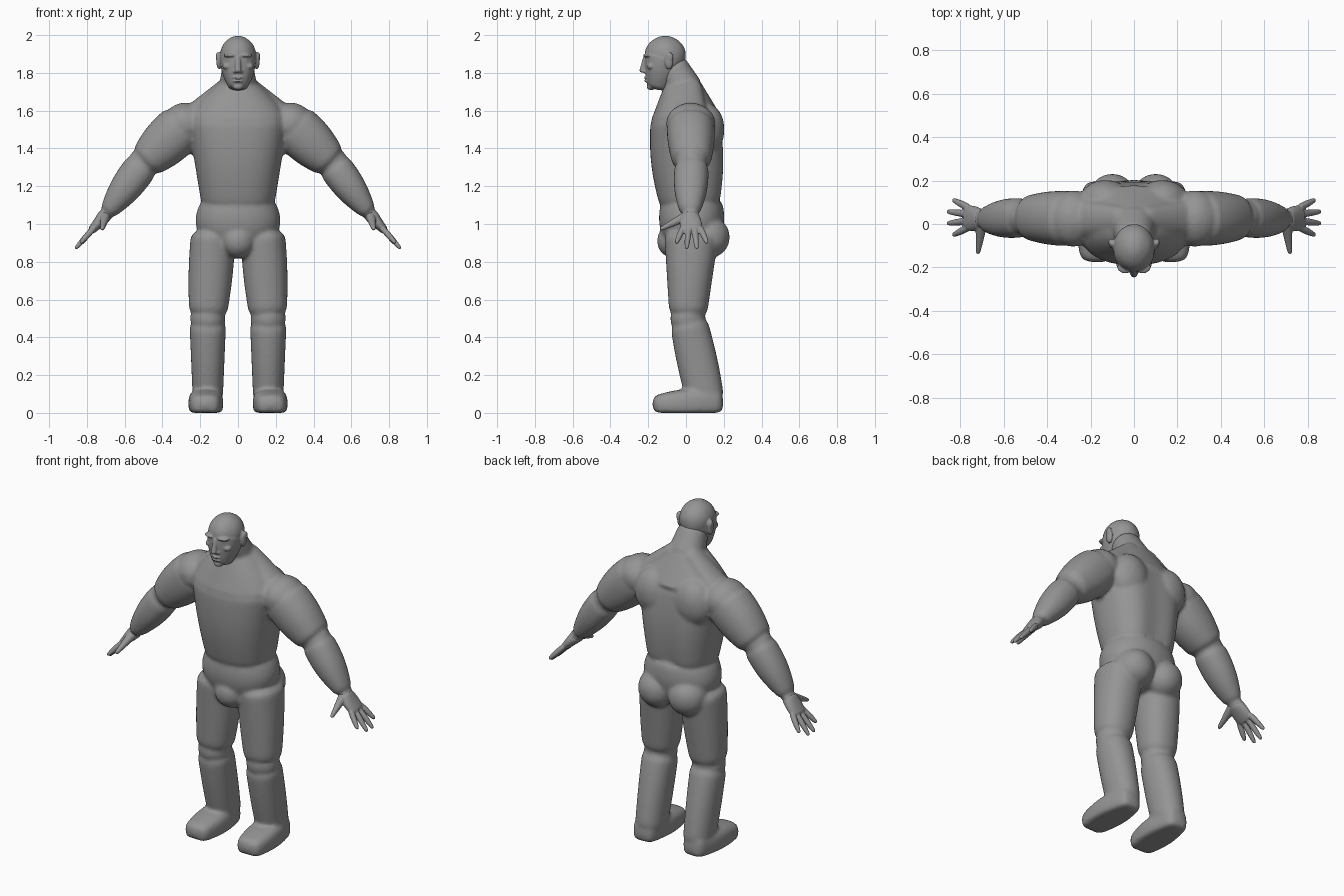
import bpy, bmesh, math
from mathutils import Vector, Matrix

if "Cube" in bpy.data.objects:
    bpy.data.objects.remove(bpy.data.objects["Cube"])

grey = bpy.data.materials.new("plain grey")
grey.use_nodes = True
grey.diffuse_color = (.3, .3, .3, 1)
grey.node_tree.nodes["Principled BSDF"].inputs["Base Color"].default_value = grey.diffuse_color

SIDES = 16
RINGS = 7
ACROSS_X = Vector((1, 0, 0))
ACROSS_Y = Vector((0, 1, 0))


def swelling(first, last, swell, t):
    """Blend from one half-size to another, bulging in the middle."""
    return first + (last - first) * t + swell * math.sin(math.pi * t)


def mass(bm, start, end, wide, deep, across=ACROSS_X, power=2.2):
    """Loft a muscle-like form between two points; never goes below the ground."""
    start, end = Vector(start), Vector(end)
    along = (end - start).normalized()
    u = (across - along * across.dot(along)).normalized()
    v = along.cross(u)
    loops = []
    for ring in range(RINGS):
        t = ring / (RINGS - 1)
        loop = []
        for side in range(SIDES):
            angle = math.tau * side / SIDES
            c, s = math.cos(angle), math.sin(angle)
            c = math.copysign(abs(c) ** (2 / power), c) * swelling(*wide, t)
            s = math.copysign(abs(s) ** (2 / power), s) * swelling(*deep, t)
            co = start.lerp(end, t) + u * c + v * s
            co.z = max(co.z, 0)
            loop.append(bm.verts.new(co))
        loops.append(loop)
    for lower, upper in zip(loops, loops[1:]):
        for i in range(SIDES):
            j = (i + 1) % SIDES
            bm.faces.new((lower[i], lower[j], upper[j], upper[i]))
    bm.faces.new(loops[0])
    bm.faces.new(loops[-1])


def blob(bm, centre, size):
    matrix = Matrix.Translation(centre) @ Matrix.Diagonal((*size, 1))
    bmesh.ops.create_icosphere(bm, subdivisions=2, radius=1, matrix=matrix)


def flip(bm, verts):
    bmesh.ops.scale(bm, vec=(-1, 1, 1), verts=verts)


def mirror(bm):
    """Copy everything built so far to the other side."""
    copy = bmesh.ops.duplicate(bm, geom=bm.verts[:] + bm.edges[:] + bm.faces[:])
    flip(bm, [g for g in copy["geom"] if isinstance(g, bmesh.types.BMVert)])


def finish(name, bm, voxel, relax):
    """Blend the overlapping masses into one smooth skin."""
    bmesh.ops.recalc_face_normals(bm, faces=bm.faces)
    mesh = bpy.data.meshes.new(name)
    bm.to_mesh(mesh)
    bm.free()
    mesh.materials.append(grey)
    ob = bpy.data.objects.new(name, mesh)
    bpy.context.collection.objects.link(ob)
    mesh.shade_smooth()
    rounding = ob.modifiers.new("round", "SUBSURF")
    rounding.levels = rounding.render_levels = 2
    skin = ob.modifiers.new("blend", "REMESH")
    skin.mode = "VOXEL"
    skin.voxel_size = voxel
    skin.use_smooth_shade = True
    smooth = ob.modifiers.new("relax", "SMOOTH")
    smooth.factor = .5
    smooth.iterations = relax


# Joints of the left side
shoulder = Vector((.28, .025, 1.53))
elbow = Vector((.5, .03, 1.32))
wrist = Vector((.7, .02, 1.05))
knuckles = Vector((.78, .03, .96))
hip = Vector((.13, .03, .97))
knee = Vector((.16, .01, .5))
heel = Vector((.16, .11, .04))

body = bmesh.new()

# Arms and shoulders
blob(body, shoulder, (.13, .14, .12))
mass(body, shoulder, elbow, (.13, .1, .01), (.13, .09, .02), ACROSS_Y)
blob(body, elbow, (.09, .09, .09))
mass(body, elbow, wrist, (.09, .05, .02), (.09, .04, .02), ACROSS_Y)
mass(body, wrist, wrist.lerp(knuckles, .3), (.05, .05, 0), (.04, .03, 0), ACROSS_Y)

# Legs and feet
mass(body, hip, knee, (.12, .1, .01), (.15, .1, 0))
blob(body, knee, (.1, .1, .1))
mass(body, knee, heel, (.1, .08, 0), (.1, .1, .01))
mass(body, (.165, .2, .06), (.175, -.18, .04), (.06, .07, .03), (.07, .05, .02), power=3)

# Buttocks, shoulder blades and sloping neck muscles
blob(body, (.1, .12, .93), (.12, .12, .12))
blob(body, (.13, .11, 1.5), (.13, .1, .15))
mass(body, (.03, .02, 1.75), shoulder, (.06, .1, 0), (.05, .07, 0), ACROSS_Y)
mirror(body)

# Chest with a groove down the spine
chest = bmesh.new()
mass(chest, (0, .03, 1.06), (0, 0, 1.6), (.19, .28, 0), (.16, .19, .03), power=2.4)
for vert in chest.verts:
    if abs(vert.co.x) < .01 and vert.co.y > .1:
        vert.co.y -= .03
chest_mesh = bpy.data.meshes.new("chest")
chest.to_mesh(chest_mesh)
chest.free()
body.from_mesh(chest_mesh)
bpy.data.meshes.remove(chest_mesh)

# Hips, neck base, neck and groin
mass(body, (0, .03, .84), (0, .03, 1.14), (.13, .19, .07), (.11, .16, .04))
mass(body, (0, 0, 1.54), (0, -.02, 1.76), (.29, .09, .02), (.2, .09, 0))
mass(body, (0, 0, 1.7), (0, -.08, 1.85), (.11, .08, 0), (.1, .08, 0))
blob(body, (0, -.06, .91), (.1, .1, .1))
finish("body", body, .011, 4)

# Hands: palm, four fanned fingers and a thumb
for name in ("left_hand", "right_hand"):
    hand = bmesh.new()
    mass(hand, wrist, knuckles, (.045, .055, .01), (.04, .02, 0), ACROSS_Y)
    reach = (knuckles - wrist).normalized()
    reach.y = 0
    for finger in range(4):
        spread = finger - 1.5
        root = knuckles - reach * .03 - ACROSS_Y * .03 * spread
        tip = root + reach * (.16 - .02 * spread ** 2) - ACROSS_Y * .025 * spread
        mass(hand, root, tip, (.015, .009, .004), (.015, .009, .004), ACROSS_Y)
    mass(hand, wrist, (.72, -.14, .97), (.03, .01, 0), (.03, .01, 0))
    if name == "right_hand":
        flip(hand, hand.verts)
    finish(name, hand, .005, 2)

# Head: brow, cheekbone, eye, nostril and ear on one side
head = bmesh.new()
blob(head, (.04, -.2, 1.893), (.04, .03, .012))
blob(head, (.055, -.185, 1.835), (.03, .025, .02))
blob(head, (.04, -.2, 1.87), (.015, .014, .007))
blob(head, (.016, -.215, 1.807), (.011, .014, .01))
blob(head, (.1, -.09, 1.865), (.016, .025, .05))
blob(head, (.11, -.085, 1.885), (.008, .02, .026))
mirror(head)

# Skull, jaw, nose, lips and chin
blob(head, (0, -.11, 1.89), (.103, .118, .114))
mass(head, (0, -.155, 1.71), (0, -.11, 1.9), (.045, .1, .015), (.05, .11, .01))
mass(head, (0, -.215, 1.89), (0, -.23, 1.8), (.012, .018, 0), (.01, .02, 0))
for height, width in ((1.775, .036), (1.757, .032)):
    blob(head, (0, -.2, height), (width, .025, .008))
blob(head, (0, -.185, 1.727), (.03, .025, .02))
finish("head", head, .005, 3)
